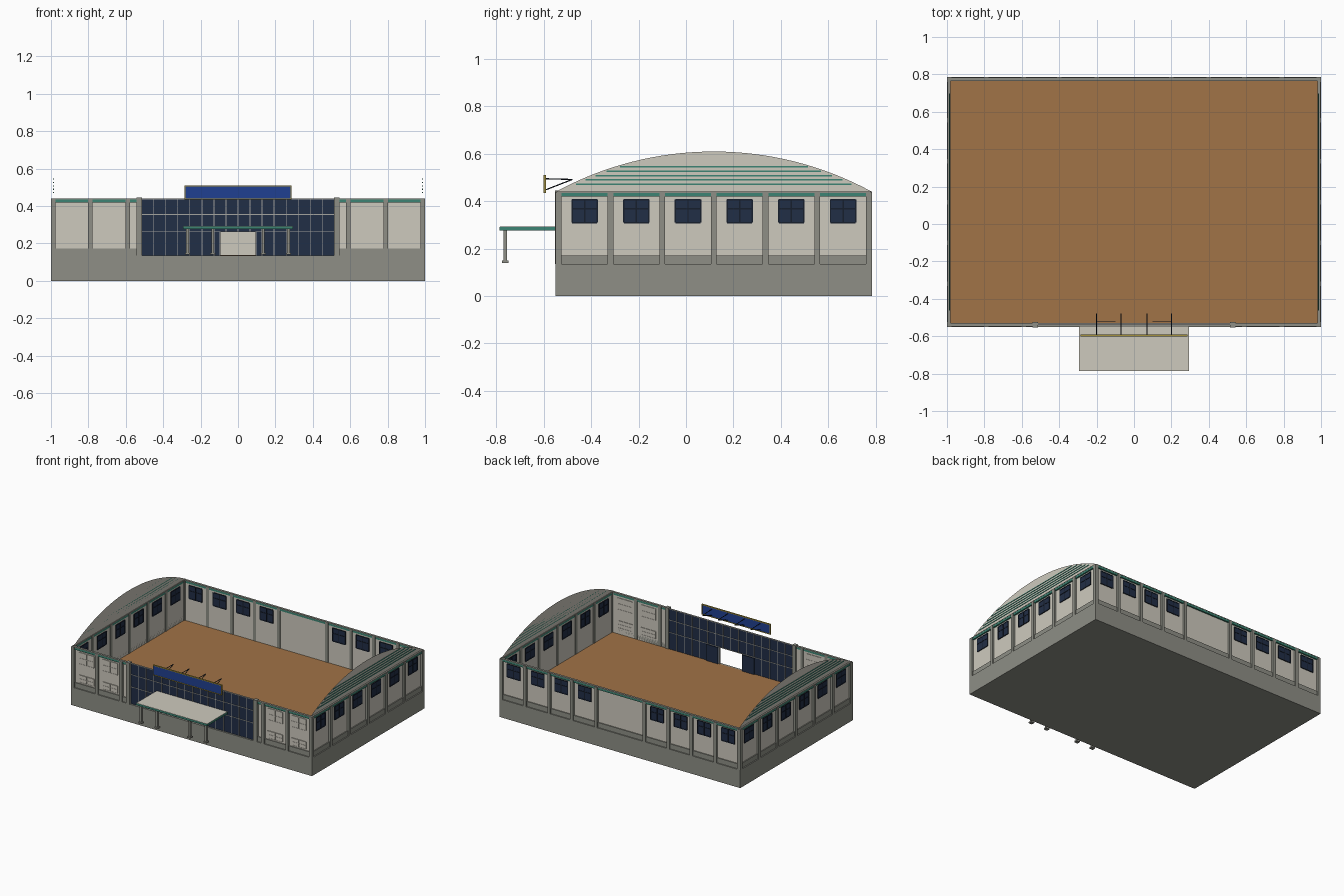
import bpy, bmesh, math
from mathutils import Vector

if "Cube" in bpy.data.objects:
    bpy.data.objects.remove(bpy.data.objects["Cube"])

X, Y0, Y1, YC = 1.0, -0.55, 0.785, 0.1175
BASE, EAVE, APEX = 0.135, 0.44, 0.61


def mat(name, r, g, b):
    m = bpy.data.materials.new(name)
    m.diffuse_color = [((c / 255 + 0.055) / 1.055) ** 2.4 for c in (r, g, b)] + [1]
    m.use_nodes = True
    m.node_tree.nodes["Principled BSDF"].inputs["Base Color"].default_value = m.diffuse_color
    return m


CREAM = mat("cream", 206, 202, 190)
GREY = mat("stone_grey", 142, 143, 134)
GREEN = mat("green", 60, 132, 115)
GLASS = mat("dark_glass", 33, 46, 70)
FRAME = mat("frame_dark", 22, 30, 44)
MULL = mat("mullion_light", 165, 165, 160)
WOOD = mat("floor_brown", 161, 115, 71)
BLUE = mat("sign_blue", 32, 64, 145)
GOLD = mat("sign_gold", 165, 145, 60)


def finish(name, bm, m):
    me = bpy.data.meshes.new(name)
    bm.to_mesh(me)
    bm.free()
    me.materials.append(m)
    ob = bpy.data.objects.new(name, me)
    bpy.context.collection.objects.link(ob)
    return ob


def boxes(name, items, m):
    """One object from boxes given as x0, x1, y0, y1, z0, z1."""
    bm = bmesh.new()
    for x0, x1, y0, y1, z0, z1 in items:
        vs = bmesh.ops.create_cube(bm, size=1)["verts"]
        for v in vs:
            v.co = ((x0 + x1) / 2 + v.co.x * (x1 - x0), (y0 + y1) / 2 + v.co.y * (y1 - y0),
                    (z0 + z1) / 2 + v.co.z * (z1 - z0))
    return finish(name, bm, m)


def face(name, pts, m):
    bm = bmesh.new()
    bm.faces.new([bm.verts.new(p) for p in pts])
    return finish(name, bm, m)


def on(side, u0, u1, d0, d1, z0, z1):
    """Box on a wall: u runs along it, d is depth inward from the outer line."""
    if side == "right":
        return (X - d1, X - d0, u0, u1, z0, z1)
    if side == "left":
        return (-X + d0, -X + d1, u0, u1, z0, z1)
    if side == "back":
        return (u0, u1, Y1 - d1, Y1 - d0, z0, z1)
    return (u0, u1, Y0 + d0, Y0 + d1, z0, z1)


# plinth and court floor
boxes("plinth", [(-X, X, Y0, Y1, 0, BASE)], GREY)
boxes("court_floor", [(-0.982, 0.982, -0.53, 0.767, BASE, BASE + 0.003)], WOOD)

# thin walls: arched ends, back, front flanks
half, rise = (Y1 - Y0) / 2, APEX - EAVE
R = (half ** 2 + rise ** 2) / (2 * rise)
zc = APEX - R
a0 = math.asin(half / R)
arc = [(YC + R * math.sin(a), zc + R * math.cos(a))
       for a in [a0 - 2 * a0 * i / 32 for i in range(33)]]
outline = [(Y0, BASE), (Y1, BASE)] + arc
face("right_end_wall", [(0.985, y, z) for y, z in outline], CREAM)
face("left_end_wall", [(-0.985, y, z) for y, z in reversed(outline)], CREAM)
face("back_wall", [(0.985, 0.77, BASE), (-0.985, 0.77, BASE),
                   (-0.985, 0.77, EAVE), (0.985, 0.77, EAVE)], CREAM)
for n, a, b in (("left", -0.985, -0.515), ("right", 0.515, 0.985)):
    face("front_wall_" + n, [(a, -0.535, BASE), (b, -0.535, BASE),
                             (b, -0.535, EAVE), (a, -0.535, EAVE)], CREAM)

# green stripes on the arched ends
stripes = []
for z in (0.472, 0.490, 0.508, 0.526, 0.545):
    h = math.sqrt(R * R - (z - zc) ** 2) - 0.024
    for s in ("left", "right"):
        stripes.append(on(s, YC - h, YC + h, 0.012, 0.015, z - 0.003, z + 0.003))
boxes("gable_stripes", stripes, GREEN)

# pilasters, wainscot, eave band and coping
ends = [-0.537 + i * 1.309 / 6 for i in range(7)]
backs = [s * x for x in (0.2, 0.4, 0.59, 0.79, 0.987) for s in (-1, 1)]
fronts = [s * x for x in (0.59, 0.79, 0.987) for s in (-1, 1)]
pil = [on(s, u - 0.012, u + 0.012, 0, 0.02, BASE, 0.437) for s in ("left", "right") for u in ends]
pil += [on("back", u - 0.012, u + 0.012, 0, 0.02, BASE, 0.437) for u in backs]
pil += [on("front", u - 0.012, u + 0.012, 0, 0.02, BASE, 0.44) for u in fronts]
pil += [on("front", s * 0.528 - 0.015, s * 0.528 + 0.015, -0.003, 0.025, BASE, 0.445) for s in (-1, 1)]
boxes("pilasters", pil, GREY)
runs = [("left", Y0 + 0.005, Y1 - 0.005), ("right", Y0 + 0.005, Y1 - 0.005), ("back", -0.99, 0.99),
        ("front", -0.99, -0.54), ("front", 0.54, 0.99)]
boxes("wainscot", [on(s, a, b, 0.008, 0.015, BASE, 0.172) for s, a, b in runs], GREY)
boxes("eave_band", [on(s, a, b, 0.004, 0.017, 0.42, 0.435) for s, a, b in runs], GREEN)
boxes("coping", [on(s, a, b, 0.003, 0.02, 0.435, 0.441) for s, a, b in runs], GREY)

# dark windows on the ends and back
wins = [(s, (a + b) / 2) for s in ("left", "right") for a, b in zip(ends, ends[1:])]
wins += [("back", s * x) for x in (0.3, 0.495, 0.69, 0.89) for s in (-1, 1)]
glass, frames = [], []
for s, u in wins:
    w, z0, z1, t = 0.053, 0.31, 0.407, 0.003
    glass.append(on(s, u - w, u + w, 0.012, 0.018, z0, z1))
    for a in (u - w, u, u + w):
        frames.append(on(s, a - t, a + t, 0.010, 0.020, z0, z1))
    for z in (z0, (z0 + z1) / 2 + 0.01, z1):
        frames.append(on(s, u - w, u + w, 0.010, 0.020, z - t, z + t))
boxes("window_glass", glass, GLASS)
boxes("window_frames", frames, FRAME)

# pale front windows, upper and lower
panes, bars = [], []
for u in (-0.88, -0.685, 0.685, 0.88):
    for z0, z1 in ((0.32, 0.405), (0.182, 0.235)):
        panes.append(on("front", u - 0.06, u + 0.06, 0.011, 0.017, z0, z1))
        for a in (u - 0.06, u, u + 0.06):
            bars.append(on("front", a - 0.002, a + 0.002, 0.009, 0.019, z0, z1))
        for z in (z0, (z0 + z1) / 2, z1):
            bars.append(on("front", u - 0.06, u + 0.06, 0.009, 0.019, z - 0.002, z + 0.002))
boxes("front_window_panes", panes, CREAM)
boxes("front_window_bars", bars, CREAM)

# entrance glazing around the door opening
G, D, DZ = 0.515, 0.097, 0.262
boxes("entrance_glass", [on("front", a, b, 0.012, 0.017, z, 0.437) for a, b, z in
                         ((-G, -D, BASE), (D, G, BASE), (-D, D, DZ))], GLASS)
grid = []
for i in range(17):
    x = -G + i * 2 * G / 16
    grid.append(on("front", x - 0.002, x + 0.002, 0.009, 0.02, DZ if abs(x) < D else BASE, 0.437))
for z in (0.355, DZ, 0.437):
    grid.append(on("front", -G, G, 0.009, 0.02, z - 0.002, z + 0.002))
for s in (-1, 1):
    grid.append(on("front", s * D - 0.003, s * D + 0.003, 0.009, 0.02, BASE, DZ))
boxes("entrance_mullions", grid, MULL)
boxes("sliding_doors", [on("front", a, a + 0.1, 0.026, 0.03, 0.139, DZ) for a in (-0.2, 0.1)], GLASS)

# entrance canopy on columns
boxes("canopy_edge", [(-0.295, 0.295, -0.787, Y0 + 0.005, 0.277, 0.291)], GREEN)
boxes("canopy_top", [(-0.294, 0.294, -0.786, Y0 + 0.005, 0.291, 0.293)], CREAM)
cols = (-0.27, -0.135, 0.135, 0.27)
boxes("canopy_columns", [(x - 0.008, x + 0.008, -0.771, -0.755, 0.14, 0.277) for x in cols], GREY)
boxes("column_feet", [(x - 0.014, x + 0.014, -0.777, -0.749, 0.14, 0.15) for x in cols], GREY)

# sign board with border and struts
boxes("sign_board", [(-0.28, 0.28, -0.6, -0.593, 0.44, 0.505)], BLUE)
boxes("sign_border", [(-0.286, 0.286, -0.602, -0.591, z, z + 0.006) for z in (0.434, 0.505)] +
      [(x - 0.003, x + 0.003, -0.602, -0.591, 0.434, 0.511) for x in (-0.283, 0.283)], GOLD)
bm = bmesh.new()
for x in (-0.2, -0.07, 0.07, 0.2):
    for p, q in (((-0.593, 0.495), (-0.48, 0.492)), ((-0.593, 0.448), (-0.48, 0.492))):
        a, b = Vector((x, *p)), Vector((x, *q))
        r = bmesh.ops.create_cone(bm, cap_ends=True, segments=6, radius1=0.0025,
                                  radius2=0.0025, depth=(b - a).length)
        rot = Vector((0, 0, 1)).rotation_difference(b - a)
        for v in r["verts"]:
            v.co = rot @ v.co + (a + b) / 2
finish("sign_struts", bm, FRAME)
